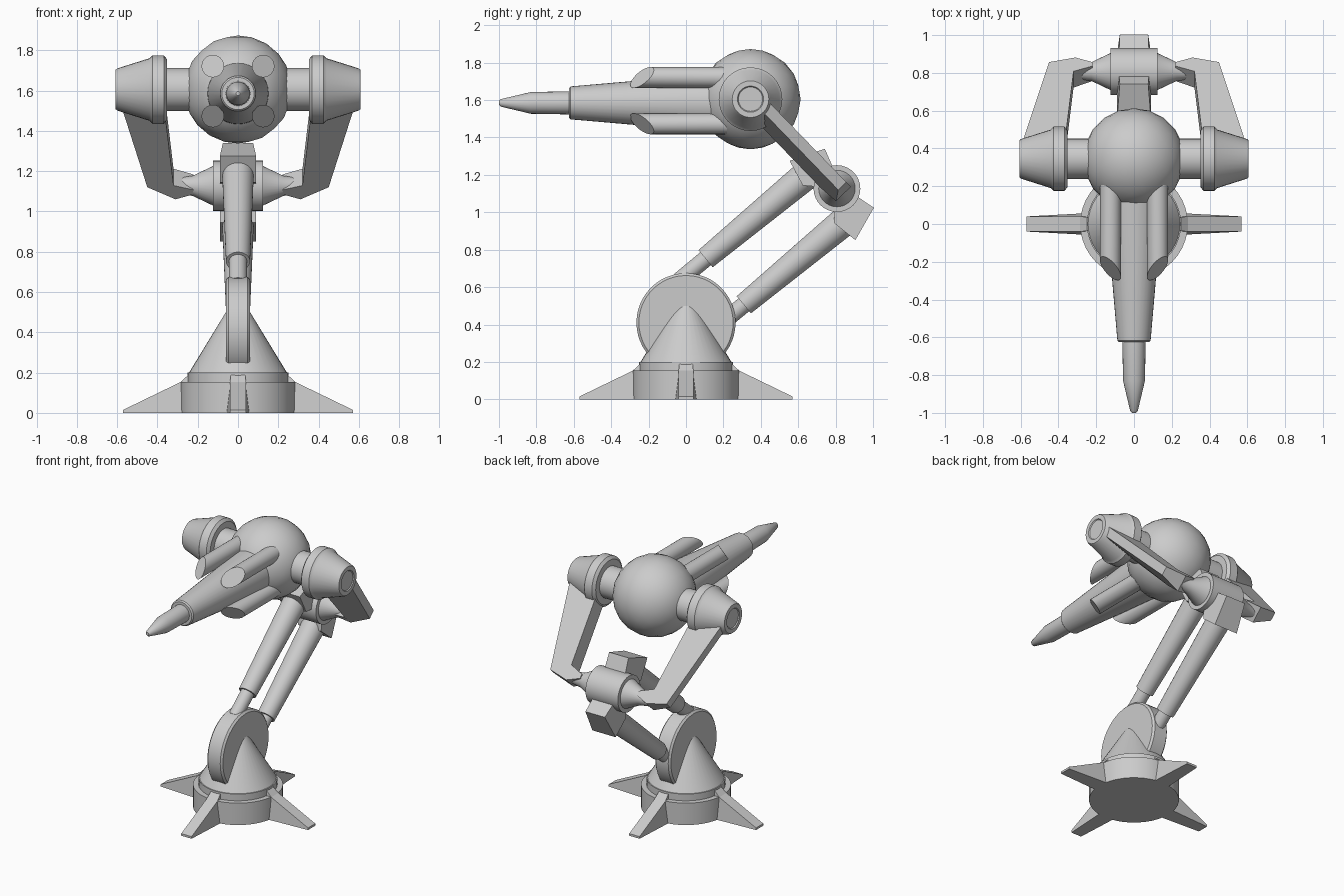
import bpy, bmesh, math
from mathutils import Vector

cube = bpy.data.objects.get("Cube")
if cube:
    bpy.data.objects.remove(cube)

GREY = (0.6, 0.6, 0.6, 1)
mat = bpy.data.materials.new("plain_grey")
mat.use_nodes = True
mat.diffuse_color = GREY
mat.node_tree.nodes["Principled BSDF"].inputs["Base Color"].default_value = GREY


def finish(name, bm, smooth=True):
    bmesh.ops.recalc_face_normals(bm, faces=bm.faces)
    me = bpy.data.meshes.new(name)
    bm.to_mesh(me)
    bm.free()
    ob = bpy.data.objects.new(name, me)
    bpy.context.collection.objects.link(ob)
    me.materials.append(mat)
    if smooth:
        bpy.ops.object.select_all(action='DESELECT')
        ob.select_set(True)
        bpy.context.view_layer.objects.active = ob
        bpy.ops.object.shade_smooth_by_angle(angle=math.radians(32))
    return ob


def loft(name, rings, smooth=True):
    """Skin a list of equal closed rings and cap both ends."""
    bm = bmesh.new()
    loops = [[bm.verts.new(p) for p in ring] for ring in rings]
    n = len(loops[0])
    for a, b in zip(loops, loops[1:]):
        for i in range(n):
            j = (i + 1) % n
            bm.faces.new((a[i], a[j], b[j], b[i]))
    bm.faces.new(loops[0])
    bm.faces.new(loops[-1])
    return finish(name, bm, smooth)


def turned(name, origin, axis, profile, segs=32):
    """Revolve (radius, distance) pairs around an axis."""
    axis = Vector(axis).normalized()
    u = axis.orthogonal().normalized()
    v = axis.cross(u)
    turns = [2 * math.pi * i / segs for i in range(segs)]
    return loft(name, [[Vector(origin) + axis * t + r * (u * math.cos(a) + v * math.sin(a))
                        for a in turns] for r, t in profile])


X, Y, Z = Vector((1, 0, 0)), Vector((0, 1, 0)), Vector((0, 0, 1))
SIDES = (("left", 1), ("right", -1))

# Base: drum, collar and cone
turned("base", (0, 0, 0), Z, [(.285, 0), (.285, .153), (.25, .153), (.25, .2), (.243, .2),
                              (.06, .5), (.005, .59)], 40)

# Four feet
foot = [(.2, 0, .06), (.57, 0, .04), (.57, .015, .04), (.285, .153, .04), (.24, .195, .035), (.2, .195, .035)]
for i, label in enumerate(("left", "back", "right", "front")):
    a = math.pi / 2 * i
    out, side = Vector((math.cos(a), math.sin(a), 0)), Vector((-math.sin(a), math.cos(a), 0))
    loft(label + "_foot", [[out * r + Z * z + side * w * s for r, z, w in foot] for s in (1, -1)], False)

# Upright pivot disc
turned("pivot_disc", (0, 0, .41), X, [(.252, -.06), (.265, -.048), (.265, .048), (.252, .06)], 48)

# Elbow frame: "along" follows the pistons, "across" separates them
ELBOW = Vector((0, .807, 1.127))
tilt = math.radians(39.7)
along = Vector((0, math.cos(tilt), math.sin(tilt)))
across = along.cross(X) * -1
if across.z < 0:
    across.negate()

# Twin pistons
for label, s in (("upper", 1), ("lower", -1)):
    start = ELBOW + across * .16 * s
    turned(label + "_piston_rod", start, along, [(.045, -.96), (.045, -.7)], 24)
    turned(label + "_piston_sleeve", start, along, [(.06, -.78), (.08, -.06)], 24)

# Elbow bracket and hub
half = [(.05, .08, .08), (.086, .205, .075), (-.1, .275, .09), (-.13, .13, .09), (-.06, .06, .09)]
bracket = half + [(a, -c, w) for a, c, w in reversed(half)]
loft("elbow_bracket", [[ELBOW + along * a + across * c + X * w * s for a, c, w in bracket] for s in (1, -1)], False)
turned("elbow_hub", ELBOW, X, [(.125, -.125), (.125, .125)])

# Fork arms, spindles and shoulder joints
HEAD = Vector((0, .345, 1.605))
rise = (HEAD - ELBOW).normalized()
back = X.cross(rise)
if back.y < 0:
    back.negate()
# Each point: sideways, along the arm, depth of the front edge
arm = [(.22, -.01, -.05), (.31, -.045, -.05), (.45, -.01, .0), (.6, .64, .0), (.37, .64, -.06), (.32, .06, -.06),
       (.22, .02, -.05)]
for label, s in SIDES:
    turned(label + "_spindle", ELBOW, X * s, [(.1, .12), (.05, .225), (.04, .3)])
    loft(label + "_fork_arm", [[ELBOW + X * x * s + rise * t + back * (.06 if rear else d) for x, t, d in arm]
                               for rear in (True, False)], False)
    turned(label + "_axle", HEAD, X * s, [(.107, .2), (.107, .38)])
    turned(label + "_shoulder", HEAD, X * s, [(.15, .352), (.17, .368), (.17, .425), (.155, .44), (.105, .598),
                                              (.098, .607), (.07, .607), (.065, .601)])

# Ball head
bm = bmesh.new()
bmesh.ops.create_icosphere(bm, subdivisions=3, radius=.268)
bmesh.ops.translate(bm, verts=bm.verts, vec=HEAD)
finish("ball_head", bm)

# Barrel and nozzle
AXIS = Vector((0, 0, 1.585))
turned("barrel", AXIS, -Y, [(.155, -.2), (.15, -.1), (.088, .617), (.08, .625)])
turned("nozzle", AXIS, -Y, [(.062, .6), (.058, .83), (.02, .99), (.01, 1)], 24)

# Four pods with slanted front ends
for label, s in SIDES:
    for level, k in (("upper", 1), ("lower", -1)):
        rings = [[], []]
        for i in range(24):
            a = 2 * math.pi * i / 24
            dx, dz = .056 * math.cos(a), .056 * math.sin(a)
            p = Vector((s * (.125 + dx), 0, 1.597 + k * (.124 + dz)))
            rings[0].append(p + Y * (-.235 + .8 * (dx + dz)))
            rings[1].append(p + Y * .22)
        loft(f"{level}_{label}_pod", rings)
